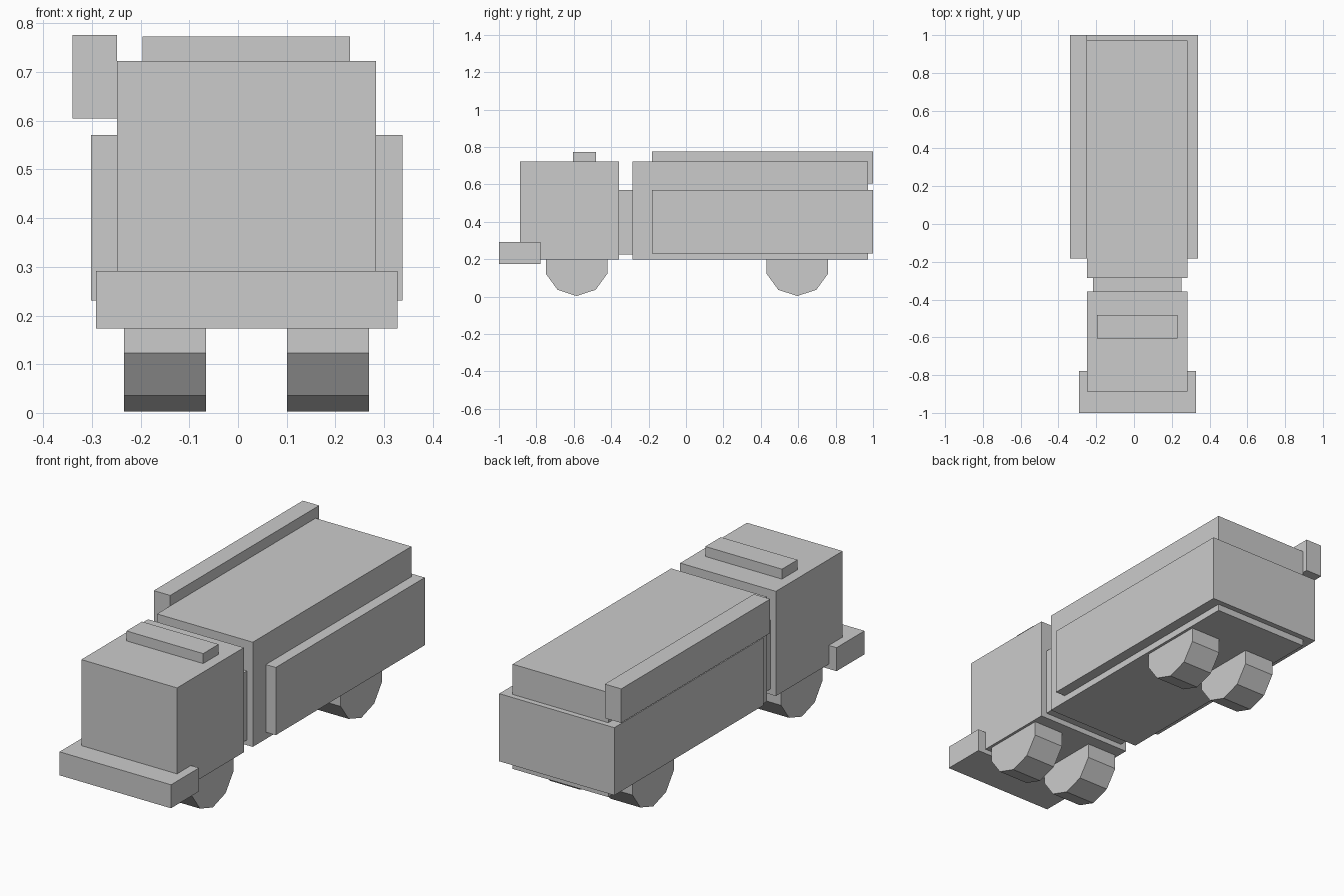
import bpy, bmesh
from math import radians
from mathutils import Matrix, Vector

if "Cube" in bpy.data.objects:
    bpy.data.objects.remove(bpy.data.objects["Cube"])


def finish(name, bm):
    bmesh.ops.recalc_face_normals(bm, faces=bm.faces)
    mesh = bpy.data.meshes.new(name)
    bm.to_mesh(mesh)
    bm.free()
    obj = bpy.data.objects.new(name, mesh)
    bpy.context.collection.objects.link(obj)
    return obj


def box(name, x, y, z):
    """Box spanning the given (min, max) ranges."""
    spans = (x, y, z)
    centre = Vector([(a + b) / 2 for a, b in spans])
    size = [b - a for a, b in spans]
    bm = bmesh.new()
    bmesh.ops.create_cube(bm, size=1, matrix=Matrix.Translation(centre) @ Matrix.Diagonal((*size, 1)))
    return finish(name, bm)


def wheel(name, x, y, radius=0.173, width=0.169):
    """Ten-sided wheel resting on one corner, axle along x."""
    bm = bmesh.new()
    turn = Matrix.Rotation(radians(90), 4, 'X') @ Matrix.Rotation(radians(90), 4, 'Y')
    bmesh.ops.create_cone(bm, cap_ends=True, segments=10, radius1=radius, radius2=radius, depth=width,
                          matrix=Matrix.Translation((x, y, radius + 0.003)) @ turn)
    return finish(name, bm)


body_x = (-0.249, 0.283)

# Cab, roof light and bumper
box("cab", body_x, (-0.888, -0.358), (0.197, 0.723))
box("roof_light_bar", (-0.196, 0.23), (-0.605, -0.482), (0.70, 0.773))
box("front_bumper", (-0.292, 0.328), (-1.0, -0.778), (0.173, 0.291))

# Link between cab and rear body
box("cab_link", (-0.218, 0.251), (-0.37, -0.28), (0.224, 0.57))

# Rear body with its wrap-around skirt and side roof rail
box("rear_body", body_x, (-0.287, 0.972), (0.197, 0.723))
box("body_skirt", (-0.302, 0.338), (-0.183, 1.0), (0.231, 0.571))
box("roof_rail_box", (-0.34, -0.249), (-0.183, 1.0), (0.605, 0.776))

# Wheels
for axle, y in (("front", -0.585), ("rear", 0.595)):
    for side, x in (("left", -0.15), ("right", 0.185)):
        wheel(f"{axle}_{side}_wheel", x, y)
